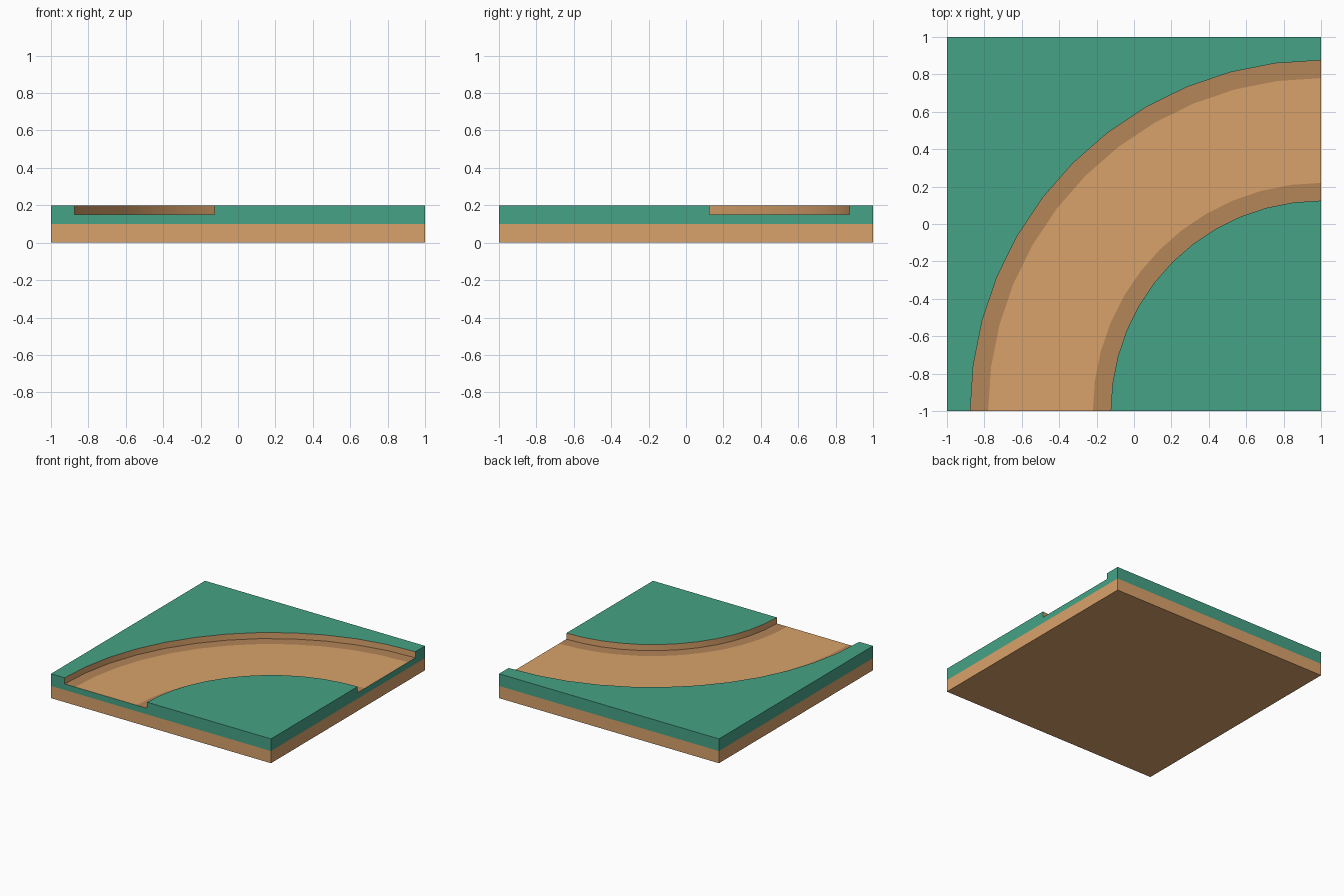
import bpy, bmesh
from math import sin, cos, radians

if "Cube" in bpy.data.objects:
    bpy.data.objects.remove(bpy.data.objects["Cube"])

LOW, MID, FLOOR, TOP = 0.0, 0.1, 0.15, 0.2
R_IN, R_OUT, BAND, SEGS = 1.125, 1.875, 0.095, 12


def material(name, color):
    m = bpy.data.materials.new(name)
    m.diffuse_color = (*color, 1)
    m.use_nodes = True
    m.node_tree.nodes["Principled BSDF"].inputs["Base Color"].default_value = m.diffuse_color
    return m


GREEN = material("grass", (0.061, 0.361, 0.235))
TAN = material("dirt", (0.694, 0.361, 0.147))
BROWN = material("dark_dirt", (0.462, 0.235, 0.098))


def part(name, faces, mat, smooth=False):
    bm = bmesh.new()
    for f in faces:
        bm.faces.new([bm.verts.new(p) for p in f])
    bmesh.ops.remove_doubles(bm, verts=bm.verts, dist=1e-4)
    for f in bm.faces:
        f.smooth = smooth
    me = bpy.data.meshes.new(name)
    bm.to_mesh(me)
    bm.free()
    me.materials.append(mat)
    bpy.context.collection.objects.link(bpy.data.objects.new(name, me))


def arc(r):
    # quarter turn around the tile corner, from the right edge to the front edge
    angles = [radians(90 + 90 * i / SEGS) for i in range(SEGS + 1)]
    return [(1 + r * cos(a), -1 + r * sin(a)) for a in angles]


def flat(points, z):
    return [(x, y, z) for x, y in points]


def wall(path, z0, z1):
    return [[(*p, z0), (*q, z0), (*q, z1), (*p, z1)] for p, q in zip(path, path[1:])]


def ring(r0, r1, z):
    a, b = arc(r0), arc(r1)
    return [flat([b[i], b[i + 1], a[i + 1], a[i]], z) for i in range(SEGS)]


square = [(-1, -1), (1, -1), (1, 1), (-1, 1)]

# Dirt base: sides and underside
part("dirt_base", wall(square + square[:1], LOW, MID) + [flat(square[::-1], LOW)], TAN)

# Grass layer: two top areas, plain back and left sides, notched front and right sides
a, b = 1 - R_OUT, 1 - R_IN
notched = [(-1, MID), (1, MID), (1, TOP), (b, TOP), (b, FLOOR), (a, FLOOR), (a, TOP), (-1, TOP)]
grass = [flat(arc(R_IN) + [(1, -1)], TOP),
         flat((arc(R_OUT) + [(-1, -1), (-1, 1), (1, 1)])[::-1], TOP),
         [(x, -1, z) for x, z in notched],
         [(1, -x, z) for x, z in notched[::-1]]]
part("grass_layer", grass + wall([(1, 1), (-1, 1), (-1, -1)], MID, TOP), GREEN)

# Sunken curved path with darker borders and smooth walls
part("path_floor", ring(R_IN + BAND, R_OUT - BAND, FLOOR), TAN)
part("path_borders", ring(R_IN, R_IN + BAND, FLOOR) + ring(R_OUT - BAND, R_OUT, FLOOR), BROWN)
part("path_walls", wall(arc(R_IN), FLOOR, TOP) + wall(arc(R_OUT)[::-1], FLOOR, TOP), TAN, True)
